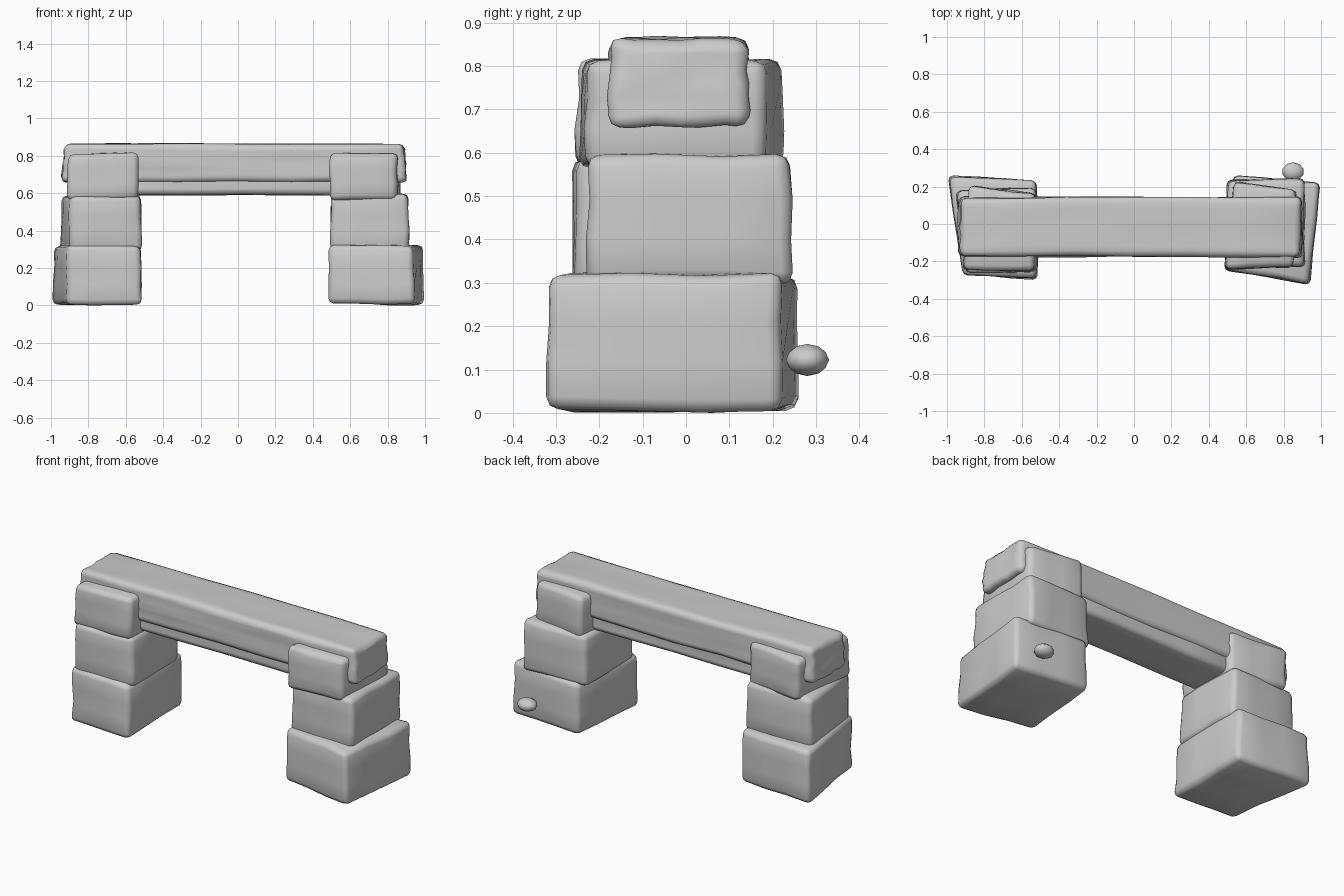
import bpy, bmesh, random
from mathutils import Vector

if "Cube" in bpy.data.objects:
    bpy.data.objects.remove(bpy.data.objects["Cube"])

random.seed(4)


def stone(name, footprint, z0, z1, bevel=0.028, cuts=2, rough=0.006, top_shrink=0.98):
    """Worn stone block: a four-cornered footprint, worn edges, uneven faces."""
    bm = bmesh.new()
    c = sum((Vector(p) for p in footprint), Vector((0, 0))) / 4
    low = [bm.verts.new((x, y, z0)) for x, y in footprint]
    high = []
    for x, y in footprint:
        p = c + (Vector((x, y)) - c) * top_shrink
        high.append(bm.verts.new((p.x, p.y, z1)))
    bm.faces.new(low[::-1])
    bm.faces.new(high)
    for i in range(4):
        j = (i + 1) % 4
        bm.faces.new((low[i], low[j], high[j], high[i]))
    bmesh.ops.recalc_face_normals(bm, faces=bm.faces)
    bmesh.ops.subdivide_edges(bm, edges=bm.edges[:], cuts=cuts, use_grid_fill=True)
    # push the surface inwards at random so that the block looks hewn
    mid = Vector((c.x, c.y, (z0 + z1) / 2))
    for v in bm.verts:
        for k in range(3):
            off = v.co[k] - mid[k]
            v.co[k] -= (1 if off > 0 else -1) * random.uniform(0, 2 * rough)
    me = bpy.data.meshes.new(name)
    bm.to_mesh(me)
    bm.free()
    ob = bpy.data.objects.new(name, me)
    bpy.context.collection.objects.link(ob)
    m = ob.modifiers.new("worn_edges", "BEVEL")
    m.width = bevel
    m.segments = 2
    m.limit_method = 'ANGLE'
    m.angle_limit = 0.9
    for p in me.polygons:
        p.use_smooth = True
    return ob


# left pillar: three stacked stones
stone("left_base_stone", [(-0.92, -0.28), (-0.51, -0.305), (-0.51, 0.24), (-1.0, 0.265)], 0, 0.325)
stone("left_middle_stone", [(-0.91, -0.27), (-0.51, -0.265), (-0.51, 0.20), (-0.955, 0.19)], 0.29, 0.595)
stone("left_top_stone", [(-0.92, -0.255), (-0.525, -0.26), (-0.52, 0.17), (-0.89, 0.215)], 0.56, 0.82)

# right pillar: three stacked stones
stone("right_base_stone", [(0.475, -0.255), (0.945, -0.33), (1.0, 0.23), (0.525, 0.27)], 0, 0.325)
stone("right_middle_stone", [(0.49, -0.225), (0.92, -0.235), (0.92, 0.25), (0.49, 0.24)], 0.29, 0.60)
stone("right_top_stone", [(0.48, -0.25), (0.86, -0.24), (0.875, 0.19), (0.53, 0.235)], 0.56, 0.82)

# lintel across both pillars, with a recessed stone under it
stone("lintel", [(-0.95, -0.18), (0.91, -0.185), (0.91, 0.15), (-0.95, 0.15)], 0.655, 0.87, cuts=5)
stone("lintel_underside", [(-0.6, -0.16), (0.6, -0.16), (0.6, 0.13), (-0.6, 0.13)], 0.585, 0.72, cuts=3, rough=0.004)

# small pebble stuck to the back of the right base
bpy.ops.mesh.primitive_ico_sphere_add(subdivisions=2, radius=1, location=(0.85, 0.28, 0.122))
pebble = bpy.context.object
pebble.name = "pebble"
pebble.scale = (0.058, 0.05, 0.037)
bpy.ops.object.shade_smooth()
